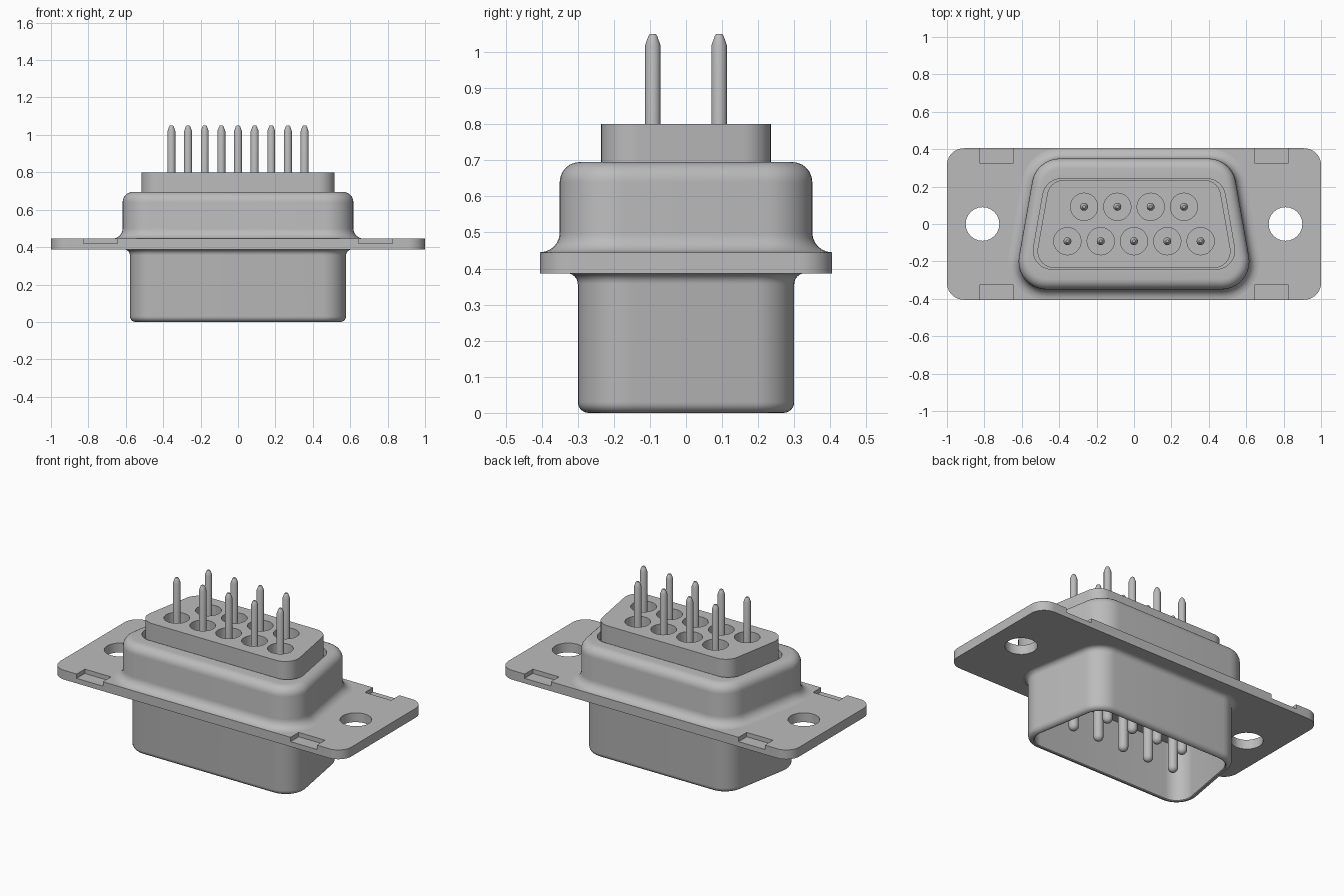
import bpy
import bmesh
from math import sin, cos, tan, pi, radians

if "Cube" in bpy.data.objects:
    bpy.data.objects.remove(bpy.data.objects["Cube"], do_unlink=True)

SLANT = radians(10)

metal = bpy.data.materials.new("plain grey")
metal.use_nodes = True
GREY = (0.5, 0.5, 0.5, 1)
metal.diffuse_color = GREY
metal.node_tree.nodes["Principled BSDF"].inputs["Base Color"].default_value = GREY


def ring(half_y, half_x, r, z, slant=SLANT, steps=10, centre=(0, 0)):
    """Rounded trapezoid outline; half_x is measured at mid depth."""
    corners = [(1, -1, -pi / 2, slant), (1, 1, slant, pi / 2),
               (-1, 1, pi / 2, pi - slant), (-1, -1, pi - slant, 1.5 * pi)]
    points = []
    for sx, sy, start, end in corners:
        cy = sy * (half_y - r)
        cx = sx * (half_x - cy * tan(slant) - r / cos(slant))
        for i in range(steps + 1):
            a = start + (end - start) * i / steps
            points.append((centre[0] + cx + r * cos(a), centre[1] + cy + r * sin(a), z))
    return points


def grown(base, d, z):
    """Base outline (half_y, half_x, r) offset outward by d."""
    return ring(base[0] + d, base[1] + d / cos(SLANT), base[2] + d, z)


def disc(r, z, centre):
    return ring(r, r, r * 0.999, z, slant=0, steps=6, centre=centre)


def add_loft(bm, rings):
    """Skin a stack of equal outlines and cap both ends."""
    loops = [[bm.verts.new(p) for p in points] for points in rings]
    n = len(loops[0])
    for low, high in zip(loops, loops[1:]):
        for i in range(n):
            j = (i + 1) % n
            bm.faces.new((low[i], low[j], high[j], high[i]))
    bm.faces.new(loops[0][::-1])
    bm.faces.new(loops[-1])


def make(name, stacks):
    bm = bmesh.new()
    for rings in stacks:
        add_loft(bm, rings)
    bmesh.ops.recalc_face_normals(bm, faces=bm.faces)
    mesh = bpy.data.meshes.new(name)
    bm.to_mesh(mesh)
    bm.free()
    mesh.materials.append(metal)
    obj = bpy.data.objects.new(name, mesh)
    bpy.context.collection.objects.link(obj)
    return obj


def activate(obj):
    bpy.ops.object.select_all(action='DESELECT')
    obj.select_set(True)
    bpy.context.view_layer.objects.active = obj


def cut(obj, stacks):
    cutter = make("cutter", stacks)
    cutter.hide_render = True
    mod = obj.modifiers.new("cut", 'BOOLEAN')
    mod.operation = 'DIFFERENCE'
    mod.solver = 'EXACT'
    mod.object = cutter
    activate(obj)
    bpy.ops.object.modifier_apply(modifier=mod.name)
    bpy.data.objects.remove(cutter, do_unlink=True)


def smooth(obj):
    activate(obj)
    bpy.ops.object.shade_smooth_by_angle(angle=radians(35))


def arc(base, d, z, r, start, end, steps=6):
    """Outlines following a quarter-round centred on offset d and height z."""
    angles = [radians(start + (end - start) * i / steps) for i in range(steps + 1)]
    return [grown(base, d + r * cos(a), z + r * sin(a)) for a in angles]


def box(x0, x1, y0, y1, z0, z1):
    return [[(x0, y0, z), (x1, y0, z), (x1, y1, z), (x0, y1, z)] for z in (z0, z1)]


# Mounting flange with screw holes and four edge notches
PLATE_LOW, PLATE_TOP = 0.387, 0.445
flange = make("mounting_flange",
              [[ring(0.405, 1, 0.09, z, slant=0) for z in (PLATE_LOW, PLATE_TOP)]])
cuts = []
for s in (-1, 1):
    cuts.append([disc(0.09, z, (s * 0.81, 0)) for z in (0.3, 0.6)])
    x0, x1 = sorted((s * 0.645, s * 0.825))
    cuts.append(box(x0, x1, 0.325, 0.5, 0.418, 0.5))
    cuts.append(box(x0, x1, -0.5, -0.325, 0.418, 0.5))
cut(flange, cuts)
smooth(flange)

# Upper hood: flared foot, rounded shoulder, open top
HOOD = (0.35, 0.584, 0.15)
OPENING = (0.242, 0.515, 0.1)
rings = arc(HOOD, 0.055, 0.5, 0.055, 270, 180)
rings += arc(HOOD, -0.055, 0.64, 0.055, 0, 90)
rings += [grown(OPENING, 0, z) for z in (0.695, 0.65)]
rings += [grown(HOOD, -0.04, z) for z in (0.65, 0.445)]
rings.append(grown(HOOD, -0.05, 0.44))
smooth(make("upper_hood", [rings]))

# Lower plug shell: flared root, rolled rim, hollow inside
SHELL = (0.3, 0.55, 0.13)
rings = arc(SHELL, 0.03, 0.357, 0.03, 90, 180)
rings += arc(SHELL, -0.03, 0.03, 0.03, 0, -90)
rings += [grown(SHELL, -0.036, z) for z in (0.004, 0.36)]
smooth(make("plug_shell", [rings]))

# Contact positions, a row of five in front and four behind
PITCH = 0.178
contacts = [((i - 2) * PITCH, -0.092) for i in range(5)]
contacts += [((i - 1.5) * PITCH, 0.092) for i in range(4)]

# Insulating block with a deep well around each contact
INSERT = (0.235, 0.492, 0.09)
block = make("insulator_block", [[grown(INSERT, 0, z) for z in (0.43, 0.8)]])
cut(block, [[disc(0.073, z, c) for z in (0.55, 0.9)] for c in contacts])
smooth(block)

# Contact pins: round lower tip, thinner tail with a tapered end
PIN, TAIL = 0.028, 0.021
pins = []
for c in contacts:
    angles = [radians(a) for a in (10, 30, 50, 70, 90)]
    stack = [disc(PIN * sin(a), 0.088 - PIN * cos(a), c) for a in angles]
    stack += [disc(PIN, 0.5, c), disc(TAIL, 0.5, c), disc(TAIL, 1.02, c),
              disc(0.012, 1.045, c), disc(0.008, 1.05, c)]
    pins.append(stack)
smooth(make("contact_pins", pins))
